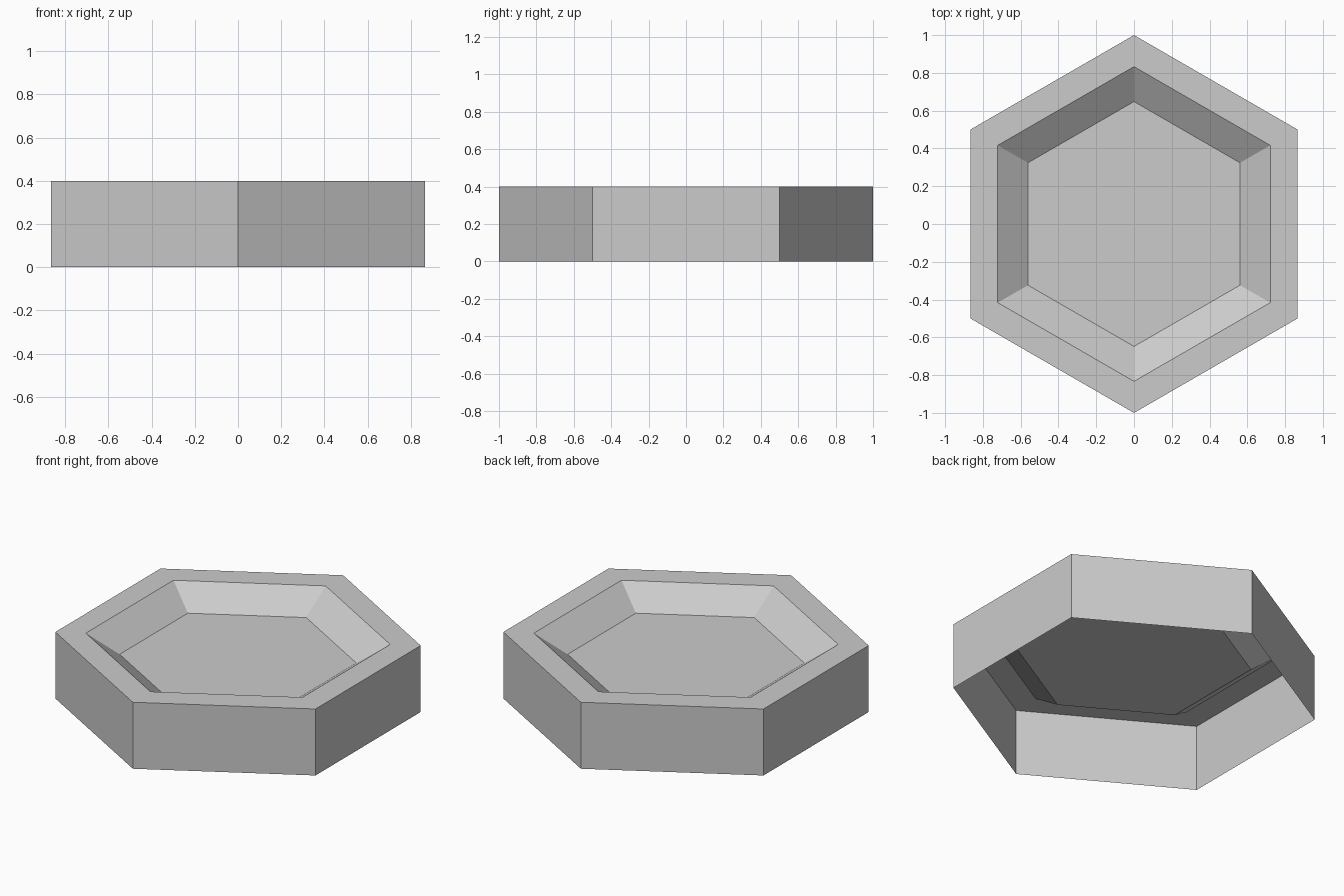
import bpy, bmesh
from math import cos, sin, pi

cube = bpy.data.objects.get("Cube")
if cube:
    bpy.data.objects.remove(cube, do_unlink=True)

SIDES = 6

# Single plain grey material
grey = bpy.data.materials.new("plain grey")
grey.use_nodes = True
colour = (0.6, 0.6, 0.6, 1.0)
grey.diffuse_color = colour
grey.node_tree.nodes["Principled BSDF"].inputs["Base Color"].default_value = colour


def ring(bm, radius, z):
    """Hexagon of vertices with one corner towards the back."""
    return [bm.verts.new((radius * cos(pi / 2 + 2 * pi * i / SIDES),
                          radius * sin(pi / 2 + 2 * pi * i / SIDES), z))
            for i in range(SIDES)]


# Open-bottomed shell: outer wall, flat rim, sloped basin side, basin floor
profile = [(1.0, 0.0), (1.0, 0.4), (0.833, 0.4), (0.648, 0.28)]
bm = bmesh.new()
rings = [ring(bm, r, z) for r, z in profile]
for low, high in zip(rings, rings[1:]):
    for i in range(SIDES):
        j = (i + 1) % SIDES
        bm.faces.new((low[i], low[j], high[j], high[i]))
bm.faces.new(rings[-1])

mesh = bpy.data.meshes.new("hexagonal_basin")
bm.to_mesh(mesh)
bm.free()
mesh.materials.append(grey)
basin = bpy.data.objects.new("hexagonal_basin", mesh)
bpy.context.collection.objects.link(basin)
